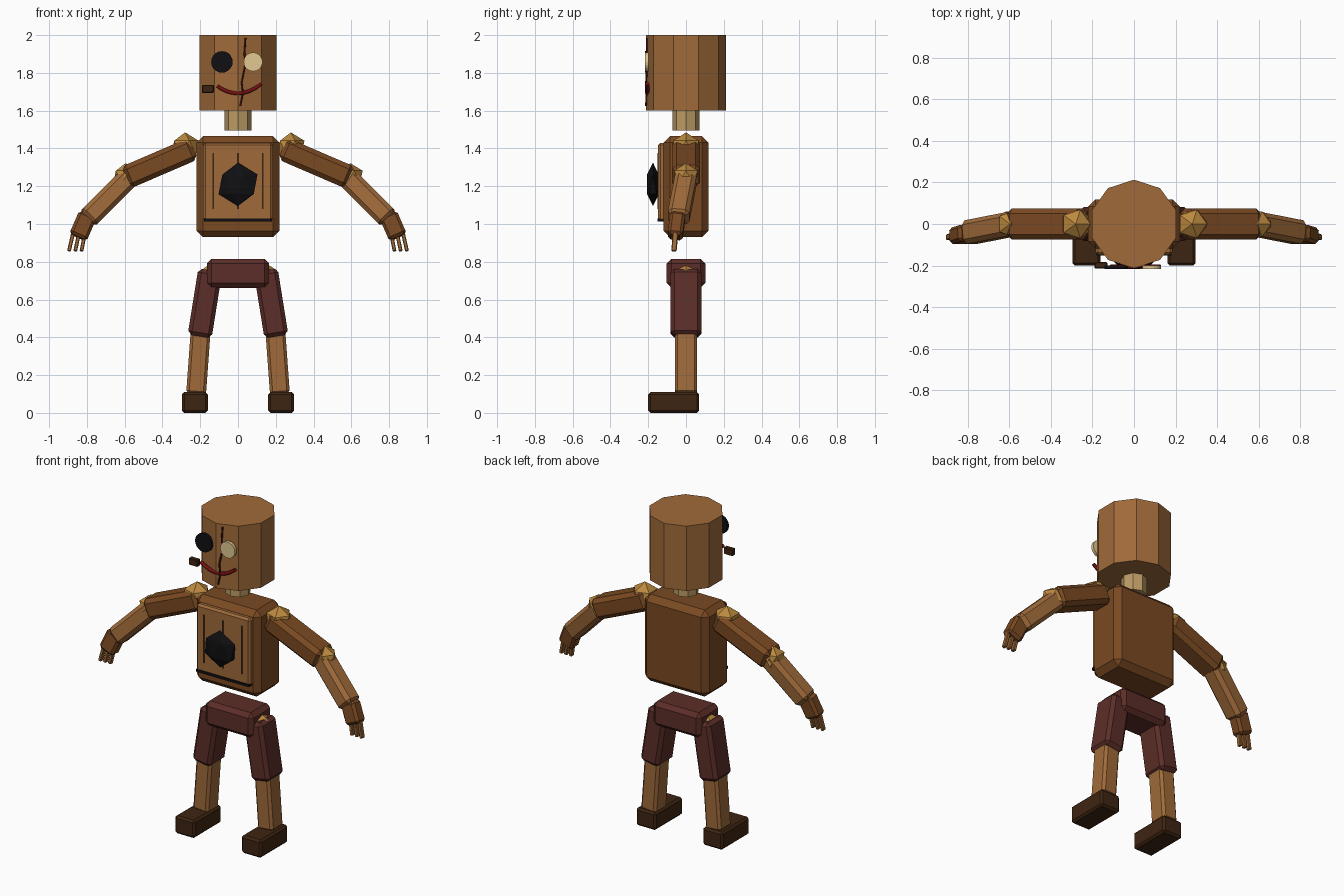
import bpy
import bmesh
import math
from mathutils import Matrix, Vector

cube = bpy.data.objects.get("Cube")
if cube:
    bpy.data.objects.remove(cube)


def material(name, rgb):
    mat = bpy.data.materials.new(name)
    mat.use_nodes = True
    colour = (*rgb, 1)
    mat.diffuse_color = colour
    mat.node_tree.nodes["Principled BSDF"].inputs["Base Color"].default_value = colour
    return mat


light_wood = material("light wood", (0.35, 0.145, 0.042))
dark_wood = material("dark wood", (0.195, 0.067, 0.016))
pale_wood = material("pale wood", (0.51, 0.33, 0.13))
cream = material("cream", (0.75, 0.58, 0.28))
gold = material("gold", (0.5, 0.25, 0.05))
maroon = material("maroon", (0.107, 0.027, 0.021))
boot_brown = material("boot brown", (0.048, 0.018, 0.006))
black = material("black", (0.005, 0.005, 0.006))
red = material("mouth red", (0.19, 0.005, 0.006))
scar_brown = material("scar brown", (0.06, 0.008, 0.004))


def add(name, bm, mat, matrix):
    mesh = bpy.data.meshes.new(name)
    bm.to_mesh(mesh)
    bm.free()
    mesh.materials.append(mat)
    obj = bpy.data.objects.new(name, mesh)
    obj.matrix_world = matrix
    bpy.context.collection.objects.link(obj)
    return obj


def box(name, mat, size, matrix, bevel=0.0):
    bm = bmesh.new()
    bmesh.ops.create_cube(bm, size=1)
    bmesh.ops.scale(bm, vec=size, verts=bm.verts)
    if bevel:
        bmesh.ops.bevel(bm, geom=bm.edges[:], offset=bevel, segments=1,
                        profile=0.5, affect='EDGES')
    return add(name, bm, mat, matrix)


def block(name, mat, low, high, bevel=0.0):
    low, high = Vector(low), Vector(high)
    return box(name, mat, high - low, Matrix.Translation((low + high) / 2), bevel)


def limb_frame(a, b):
    # local z runs from a to b, local y stays close to world y
    z = (b - a).normalized()
    y = Vector((0, 1, 0))
    y = (y - z * y.dot(z)).normalized()
    rot = Matrix((y.cross(z), y, z)).transposed().to_4x4()
    return Matrix.Translation((a + b) / 2) @ rot


def limb(name, mat, a, b, width, depth, bevel):
    a, b = Vector(a), Vector(b)
    return box(name, mat, (width, depth, (b - a).length), limb_frame(a, b), bevel)


def cylinder(name, mat, sides, radius, height, matrix):
    bm = bmesh.new()
    bmesh.ops.create_cone(bm, cap_ends=True, segments=sides, radius1=radius,
                          radius2=radius, depth=height)
    return add(name, bm, mat, matrix)


def faceted_ball(name, mat, centre, radius, flatten=1.0):
    bm = bmesh.new()
    bmesh.ops.create_icosphere(bm, subdivisions=1, radius=radius)
    bmesh.ops.scale(bm, vec=(1, flatten, 1), verts=bm.verts)
    return add(name, bm, mat, Matrix.Translation(centre))


def tube(name, mat, points, radius):
    curve = bpy.data.curves.new(name, 'CURVE')
    curve.dimensions = '3D'
    curve.bevel_depth = radius
    curve.bevel_resolution = 1
    curve.use_fill_caps = True
    line = curve.splines.new('POLY')
    line.points.add(len(points) - 1)
    for point, co in zip(line.points, points):
        point.co = (*co, 1)
    curve.materials.append(mat)
    obj = bpy.data.objects.new(name, curve)
    bpy.context.collection.objects.link(obj)
    return obj


# Head and neck
cylinder("head", light_wood, 10, 0.213, 0.4, Matrix.Translation((0, 0, 1.8)))
cylinder("neck", pale_wood, 8, 0.072, 0.12, Matrix.Translation((0, 0, 1.555)))

# Face
facing = Matrix.Rotation(math.pi / 2, 4, 'X')
for name, mat, x, radius in (("right_eye", black, -0.085, 0.057),
                             ("left_eye", cream, 0.08, 0.05)):
    cylinder(name, mat, 20, radius, 0.018,
             Matrix.Translation((x, -0.208, 1.858)) @ facing)
smile = []
for i in range(13):
    t = i / 6 - 1
    smile.append((0.007 + 0.118 * t, -0.205, 1.692 + 0.045 * t * t + 0.006 * t))
tube("mouth", red, smile, 0.011)
tube("scar", scar_brown, [(0.04, -0.208, 1.985), (0.034, -0.208, 1.9),
                          (0.038, -0.208, 1.84), (0.02, -0.211, 1.75),
                          (0.026, -0.21, 1.69), (0.012, -0.211, 1.625)], 0.005)
block("mouth_plug", boot_brown, (-0.19, -0.213, 1.694), (-0.128, -0.183, 1.736), 0.004)

# Torso with chest panel and gem
block("torso", dark_wood, (-0.22, -0.118, 0.93), (0.22, 0.118, 1.465), 0.034)
block("chest_panel", light_wood, (-0.185, -0.148, 1.015), (0.185, -0.1, 1.43), 0.012)
block("panel_sill", black, (-0.18, -0.152, 1.012), (0.18, -0.11, 1.028))
for i in (-1, 0, 1):
    block("panel_groove", boot_brown, (i * 0.13 - 0.004, -0.152, 1.08),
          (i * 0.13 + 0.004, -0.145, 1.375))
faceted_ball("chest_gem", black, (0, -0.175, 1.21), 0.115, 0.32)

# Pelvis
block("pelvis", maroon, (-0.165, -0.102, 0.662), (0.165, 0.102, 0.815), 0.025)

# Arms and legs
for side, s in (("left", 1), ("right", -1)):
    faceted_ball(side + "_shoulder", gold, (s * 0.28, 0, 1.405), 0.08)
    faceted_ball(side + "_elbow", gold, (s * 0.595, 0, 1.25), 0.072)
    limb(side + "_upper_arm", dark_wood, (s * 0.235, 0, 1.4),
         (s * 0.595, 0, 1.245), 0.125, 0.148, 0.024)
    limb(side + "_forearm", light_wood, (s * 0.565, 0.004, 1.26),
         (s * 0.8, -0.042, 1.025), 0.112, 0.115, 0.022)
    limb(side + "_hand", dark_wood, (s * 0.795, -0.042, 1.05),
         (s * 0.847, -0.058, 0.93), 0.1, 0.08, 0.015)
    for i in (-1, 0, 1):
        limb(side + "_finger", light_wood,
             (s * (0.843 + i * 0.03), -0.056, 0.945 + i * 0.008),
             (s * (0.862 + i * 0.033), -0.064, 0.856), 0.02, 0.028, 0.004)

    faceted_ball(side + "_hip", gold, (s * 0.14, 0, 0.72), 0.076)
    limb(side + "_thigh", maroon, (s * 0.147, 0, 0.755),
         (s * 0.203, 0, 0.405), 0.128, 0.162, 0.02)
    limb(side + "_shin", light_wood, (s * 0.198, 0, 0.43),
         (s * 0.222, 0, 0.1), 0.105, 0.118, 0.015)
    block(side + "_foot", boot_brown, (s * 0.228 - 0.068, -0.2, 0),
          (s * 0.228 + 0.068, 0.07, 0.11), 0.012)
